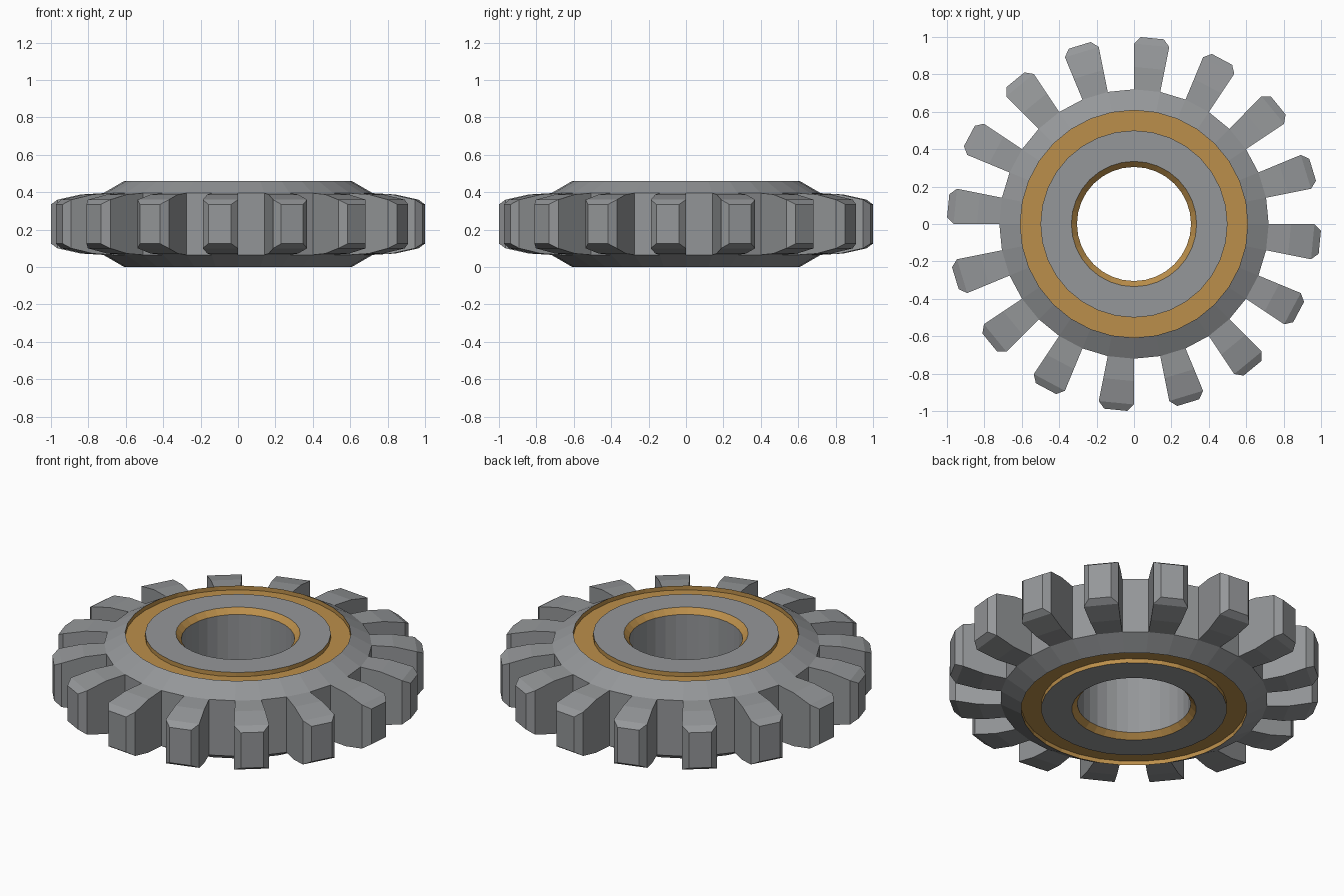
import bpy, bmesh, math

if "Cube" in bpy.data.objects:
    bpy.data.objects.remove(bpy.data.objects["Cube"])

SEG = 32
STEP = 2 * math.pi / SEG
H = 0.46


def material(name, rgb):
    m = bpy.data.materials.new(name)
    m.diffuse_color = (*rgb, 1)
    m.use_nodes = True
    m.node_tree.nodes["Principled BSDF"].inputs["Base Color"].default_value = m.diffuse_color
    return m


STEEL = material("steel_grey", (0.30, 0.31, 0.32))
GOLD = material("brass_gold", (0.50, 0.275, 0.07))


def polar(r, a, z):
    return (r * math.cos(a), r * math.sin(a), z)


def finish(bm, name):
    bmesh.ops.recalc_face_normals(bm, faces=bm.faces)
    mesh = bpy.data.meshes.new(name)
    bm.to_mesh(mesh)
    bm.free()
    mesh.materials.append(STEEL)
    mesh.materials.append(GOLD)
    obj = bpy.data.objects.new(name, mesh)
    bpy.context.collection.objects.link(obj)
    return obj


# Wheel body: upper half of the profile (radius, z, material of the band
# that leads to the next point), mirrored to make the underside
upper = [(0.72, 0.395, 0), (0.608, H, 1), (0.608, H - 0.025, 1),
         (0.50, H - 0.025, 1), (0.50, H, 0), (0.335, H, 1), (0.305, H - 0.03, 0)]
points = [(r, z) for r, z, _ in upper] + [(r, H - z) for r, z, _ in reversed(upper)]
mats = [m for *_, m in upper]
mats += list(reversed(mats[:-1])) + [0]

bm = bmesh.new()
rings = [[bm.verts.new(polar(r, i * STEP, z)) for i in range(SEG)] for r, z in points]
for j in range(len(points)):
    a, b = rings[j], rings[(j + 1) % len(points)]
    for i in range(SEG):
        # the outer wall is left open where a tooth grows out of it
        if j == len(points) - 1 and i % 2:
            continue
        k = (i + 1) % SEG
        bm.faces.new((a[i], a[k], b[k], b[i])).material_index = mats[j]
finish(bm, "gear_wheel")

# Teeth: one on every second sector, stepped sections (radius, top z, angular inset)
sections = [(0.72, 0.395, 0), (0.84, 0.388, 0), (0.965, 0.36, 0),
            (1.0, 0.335, math.radians(2.1))]
bm = bmesh.new()
for i in range(1, SEG, 2):
    prev = None
    for r, z, inset in sections:
        a0, a1 = i * STEP + inset, (i + 1) * STEP - inset
        ring = [bm.verts.new(polar(r, a, h)) for a, h in
                ((a0, H - z), (a1, H - z), (a1, z), (a0, z))]
        if prev:
            for n in range(4):
                m = (n + 1) % 4
                bm.faces.new((prev[n], prev[m], ring[m], ring[n]))
        prev = ring
    bm.faces.new(prev)
# outward direction is fixed from each tooth's own winding
finish(bm, "gear_teeth")
